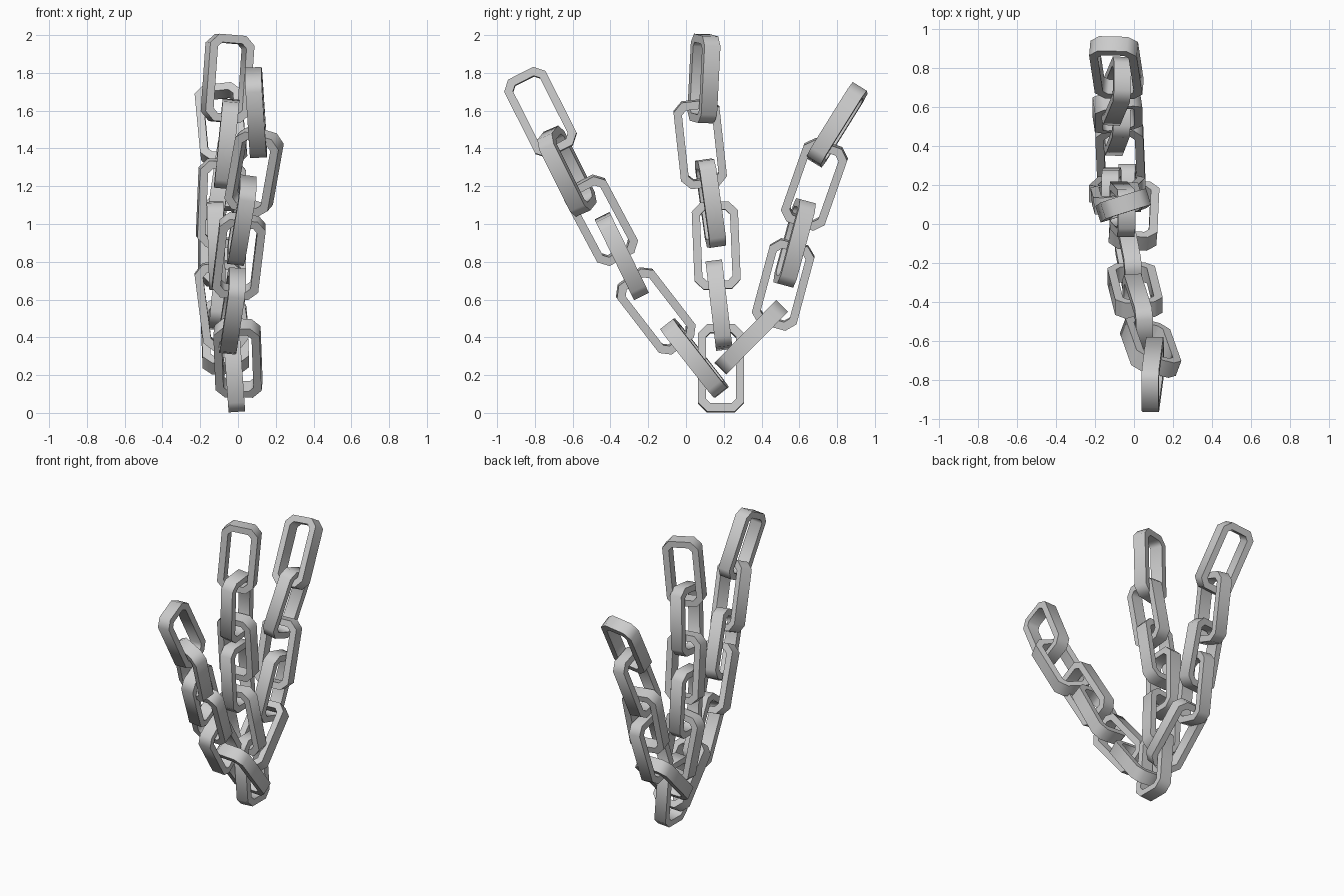
import bpy, math
from mathutils import Vector, Matrix

if "Cube" in bpy.data.objects:
    bpy.data.objects.remove(bpy.data.objects["Cube"])

L, W, T, D = 0.462, 0.245, 0.043, 0.088   # link length, width, bar thickness, depth


def octagon(w, l, c):
    """Rectangle with cut corners, long side along local z."""
    w, l = w / 2, l / 2
    return [(w, -l + c), (w, l - c), (w - c, l), (-w + c, l),
            (-w, l - c), (-w, -l + c), (-w + c, -l), (w - c, -l)]


def link_mesh():
    outer = octagon(W, L, 0.048)
    inner = octagon(W - 2 * T, L - 2 * T, 0.024)
    verts = [(x, y, z) for ring, y in ((outer, -D / 2), (outer, D / 2),
                                       (inner, D / 2), (inner, -D / 2))
             for x, z in ring]
    faces = []
    for r in range(4):
        a, b = r * 8, ((r + 1) % 4) * 8
        for i in range(8):
            j = (i + 1) % 8
            faces.append((a + i, a + j, b + j, b + i))
    me = bpy.data.meshes.new("chain_link")
    me.from_pydata(verts, [], faces)
    me.polygons.foreach_set("use_smooth", [True] * len(faces))
    me.set_sharp_from_angle(angle=math.radians(50))
    return me


MESH = link_mesh()


def add_link(name, centre, direction, hint, faces_x):
    """faces_x: ring opening looks along x; otherwise its width runs along x."""
    d = Vector(direction).normalized()
    h = Vector(hint)
    h = (h - d * h.dot(d)).normalized()
    if faces_x:
        width, normal = h.cross(d), h
        normal = d.cross(width)
    else:
        width, normal = h, d.cross(h)
    rot = Matrix((width, normal, d)).transposed().to_4x4()
    ob = bpy.data.objects.new(name, MESH)
    ob.matrix_world = Matrix.Translation(centre) @ rot
    bpy.context.collection.objects.link(ob)


X = (1, 0, 0)
# shared link at the bottom
add_link("base_link", (-0.022, 0.185, 0.236), (-0.07, 0, 1), X, True)

# three chains rising from it: (centre, long direction, side hint)
chains = {
    "front_chain": [
        ((0.0, 0.045, 0.29), (-0.03, -0.62, 0.79), (1, 0, -0.1)),
        ((-0.03, -0.16, 0.54), (0.12, -0.61, 0.79), X),
        ((0.005, -0.34, 0.83), (0.11, -0.44, 0.9), X),
        ((0.02, -0.45, 1.02), (0.15, -0.47, 0.88), X),
        ((0.085, -0.63, 1.28), (0.16, -0.45, 0.9), (1, -0.3, -0.17)),
        ((0.095, -0.77, 1.59), (-0.06, -0.45, 0.89), X),
    ],
    "middle_chain": [
        ((-0.085, 0.175, 0.57), (-0.13, -0.12, 1), X),
        ((-0.115, 0.16, 0.885), (-0.03, -0.04, 1), X),
        ((-0.09, 0.13, 1.11), (0.04, -0.14, 1), (1, 0.1, 0)),
        ((-0.06, 0.075, 1.425), (0.1, -0.11, 1), X),
        ((-0.055, 0.095, 1.77), (0.07, 0.05, 1), (0.95, 0.3, 0)),
    ],
    "back_chain": [
        ((-0.07, 0.345, 0.4), (-0.03, 0.7, 0.71), X),
        ((-0.085, 0.515, 0.68), (0.1, 0.26, 0.965), X),
        ((-0.085, 0.575, 0.9), (0, 0.26, 0.965), (1, 0.15, 0)),
        ((-0.09, 0.68, 1.21), (0.14, 0.33, 0.94), X),
        ((-0.09, 0.8, 1.525), (-0.08, 0.53, 0.85), (1, 0, 0.15)),
    ],
}
for name, links in chains.items():
    for i, (c, d, h) in enumerate(links):
        add_link(f"{name}_link_{i + 1}", c, d, h, i % 2 == 1)
